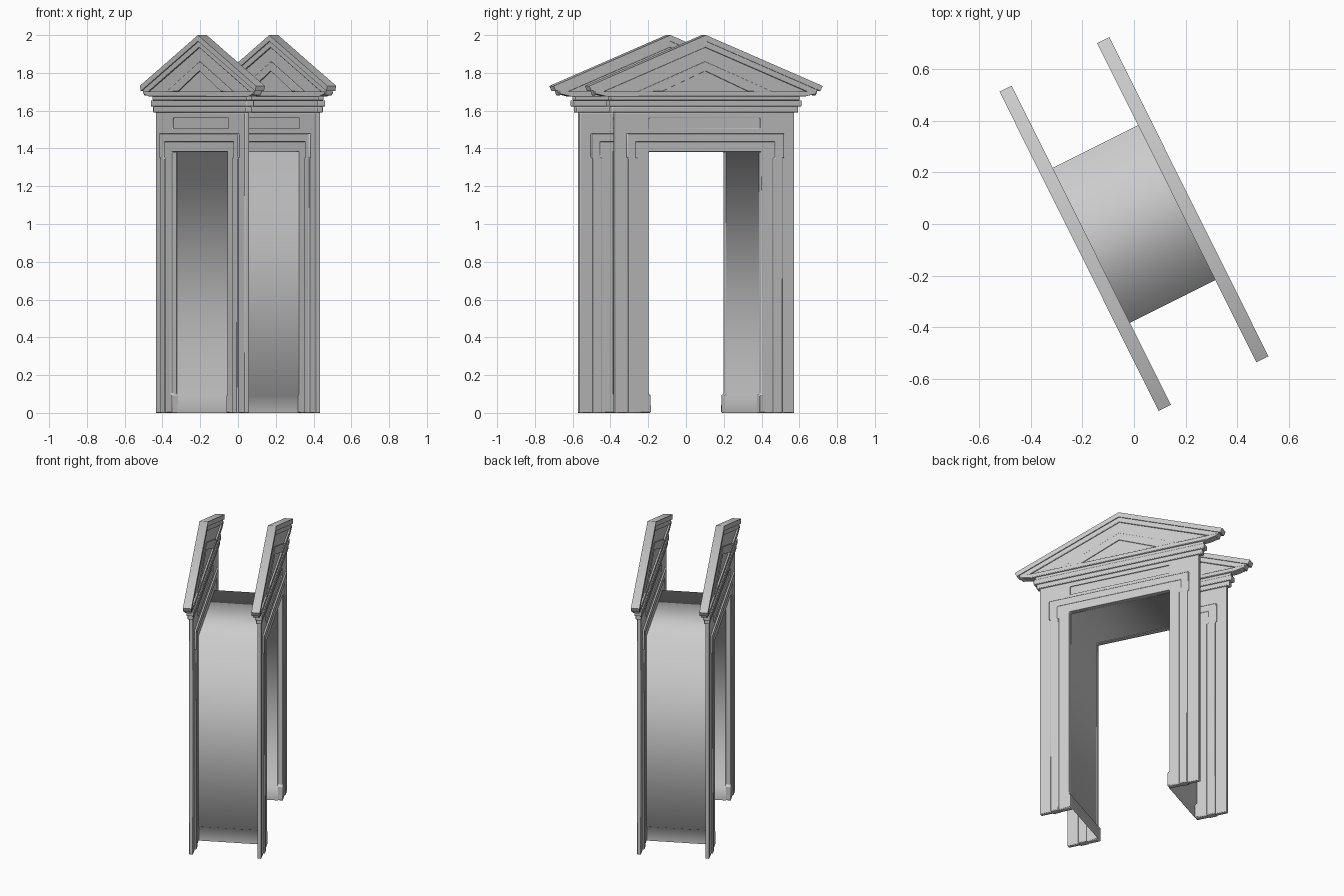
import bpy, bmesh, math

if "Cube" in bpy.data.objects:
    bpy.data.objects.remove(bpy.data.objects["Cube"], do_unlink=True)

ANGLE = math.radians(-63.5)   # the gateway stands turned about z
OFFSET = 0.211                # distance of each facade from the middle
SLOPE = 0.39                  # pitch of the pediment

stone = bpy.data.materials.new("grey stone")
stone.use_nodes = True
stone.diffuse_color = (0.6, 0.6, 0.6, 1)
stone.node_tree.nodes["Principled BSDF"].inputs["Base Color"].default_value = (0.6, 0.6, 0.6, 1)


def finish(name, bm, v):
    """Turn a bmesh into a placed stone object, v units along the passage."""
    bmesh.ops.recalc_face_normals(bm, faces=bm.faces[:])
    mesh = bpy.data.meshes.new(name)
    bm.to_mesh(mesh)
    bm.free()
    mesh.materials.append(stone)
    ob = bpy.data.objects.new(name, mesh)
    bpy.context.collection.objects.link(ob)
    ob.rotation_euler.z = ANGLE
    ob.location = (-math.sin(ANGLE) * v, math.cos(ANGLE) * v, 0)
    return ob


def smooth(ob, degrees):
    bpy.ops.object.select_all(action='DESELECT')
    ob.select_set(True)
    bpy.context.view_layer.objects.active = ob
    bpy.ops.object.shade_smooth_by_angle(angle=math.radians(degrees))


def slab(name, v, half, loops, bevel=0.004):
    """Extrude outlines (later ones are holes) to both sides of the facade plane."""
    bm = bmesh.new()
    for loop in loops:
        vs = [bm.verts.new((x, -half, z)) for x, z in loop]
        for a, b in zip(vs, vs[1:] + vs[:1]):
            bm.edges.new((a, b))
    bmesh.ops.triangle_fill(bm, use_beauty=True, use_dissolve=False,
                            edges=bm.edges[:], normal=(0, -1, 0))
    new = bmesh.ops.extrude_face_region(bm, geom=bm.faces[:])["geom"]
    moved = [e for e in new if isinstance(e, bmesh.types.BMVert)]
    bmesh.ops.translate(bm, verts=moved, vec=(0, 2 * half, 0))
    ob = finish(name, bm, v)
    if bevel:
        mod = ob.modifiers.new("soft edges", 'BEVEL')
        mod.width, mod.segments = bevel, 2
        mod.limit_method, mod.angle_limit = 'ANGLE', math.radians(50)
    smooth(ob, 50)
    return ob


def both(points):
    """Mirror a right-hand run of points into a closed outline."""
    return points + [(-x, z) for x, z in reversed(points) if x > 0]


def rect(w, z0, z1):
    return both([(w, z0), (w, z1)])


def arch(outer, inner):
    """Frame outline from two right-hand runs, each going from floor to top."""
    left = [(-x, z) for x, z in outer]
    return left + outer[::-1] + inner + [(-x, z) for x, z in reversed(inner)]


def rake(d0, d1, w):
    """Sloping band of the pediment between two drops below the ridge."""
    up = lambda x, d: (x, 2 - d - SLOPE * x)
    e = w - 0.012
    return [up(0, d0), up(w, d0), up(e, d1), up(0, d1),
            (-e, up(e, d1)[1]), (-w, up(w, d0)[1])]


def triangle(w, base, apex):
    return [(-w, base), (w, base), (0, apex)]


def facade(side, v):
    # Door surround: flat outer wall, raised rim with ears, stepped inner band
    slab(side + "_wall", v, 0.013,
         [arch([(0.53, 0), (0.53, 1.59)], [(0.45, 0), (0.45, 1.47)]),
          rect(0.33, 1.505, 1.56)])
    slab(side + "_frieze_panel", v, 0.005, [rect(0.34, 1.495, 1.57)], 0)
    slab(side + "_architrave_rim", v, 0.023,
         [arch([(0.455, 0), (0.455, 1.35), (0.465, 1.35), (0.465, 1.48)],
               [(0.4, 0), (0.4, 1.35), (0.412, 1.35), (0.412, 1.435)])], 0.007)
    slab(side + "_architrave_band", v, 0.018,
         [arch([(0.415, 0), (0.415, 1.44)],
               [(0.322, 0), (0.322, 0.095), (0.333, 0.1), (0.333, 1.382)])], 0.005)

    # Stepped entablature
    for name, w, z0, z1, half in (("lower_moulding", 0.55, 1.59, 1.622, 0.018),
                                  ("upper_moulding", 0.568, 1.622, 1.655, 0.023),
                                  ("cornice_neck", 0.56, 1.655, 1.676, 0.017)):
        slab(side + "_" + name, v, half, [rect(w, z0, z1)])
    slab(side + "_cornice", v, 0.0245,
         [both([(0.585, 1.674), (0.655, 1.69), (0.655, 1.702)])], 0.003)

    # Pediment: tympanum, raking cornices and a raised inner triangle
    slab(side + "_tympanum", v, 0.013, [triangle(0.64, 1.695, 1.95)], 0)
    slab(side + "_raking_cornice", v, 0.0263, [rake(0, 0.032, 0.69)], 0)
    slab(side + "_raking_moulding", v, 0.0205, [rake(0.03, 0.065, 0.665)], 0.003)
    slab(side + "_inner_triangle", v, 0.018,
         [[(-0.4, 1.7), (0, 1.86), (0.4, 1.7), (0.26, 1.7), (0, 1.81), (-0.26, 1.7)]], 0.003)


facade("left", OFFSET)
facade("right", -OFFSET)

# Passage: thin walls and ceiling with a low plinth, open below
bm = bmesh.new()
profile = both([(0.322, 0), (0.322, 0.09), (0.335, 0.1), (0.335, 1.384)])
rows = [[bm.verts.new((x, y, z)) for x, z in profile] for y in (-0.2, 0.2)]
for i in range(len(profile) - 1):
    bm.faces.new((rows[0][i], rows[0][i + 1], rows[1][i + 1], rows[1][i]))
smooth(finish("passage", bm, 0), 180)
